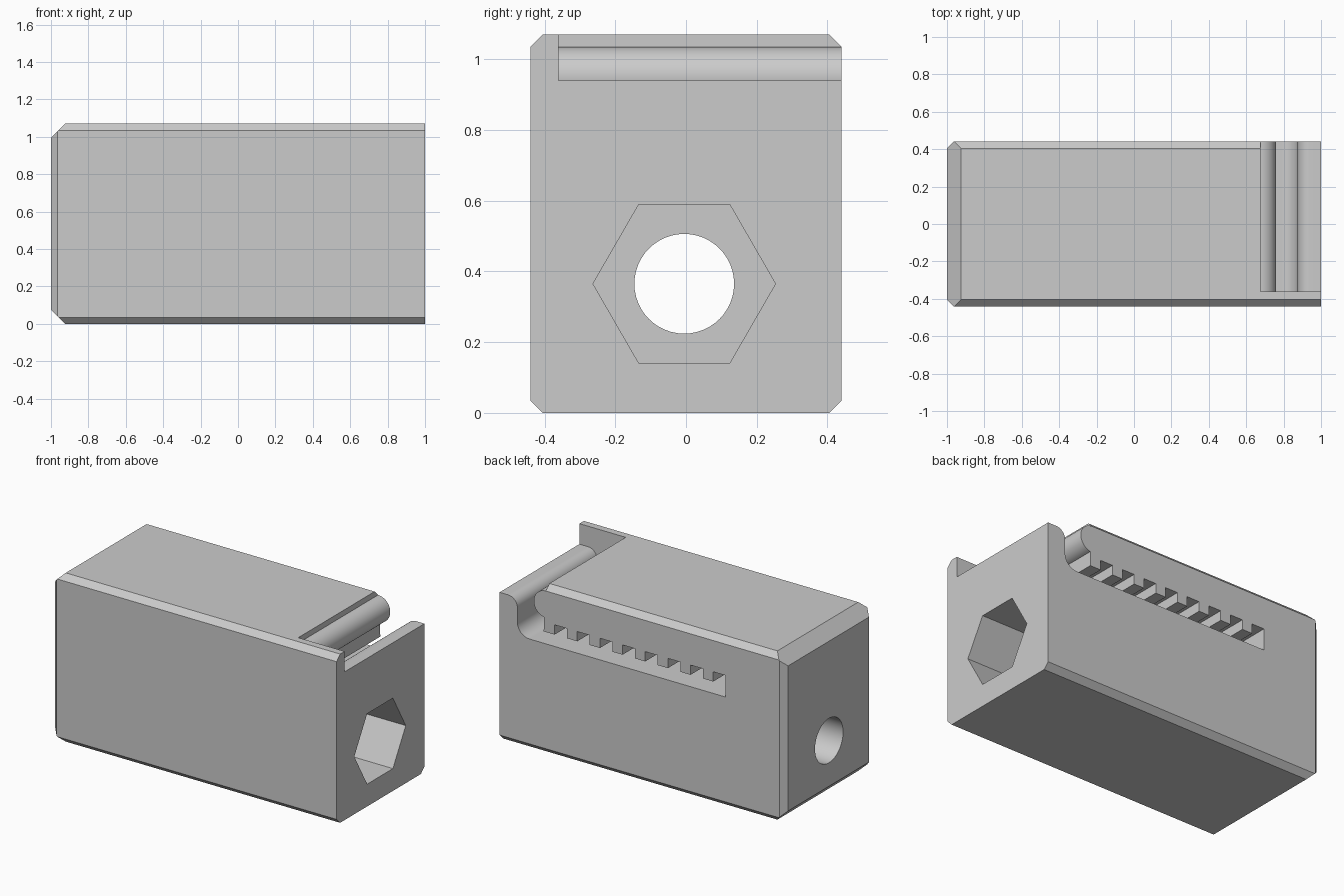
import bpy, bmesh
from math import cos, sin, radians
from mathutils import Vector

if "Cube" in bpy.data.objects:
    bpy.data.objects.remove(bpy.data.objects["Cube"], do_unlink=True)

HALF_WIDTH, HEIGHT = 0.44, 1.07
SIDE_CHAMFER, END_CHAMFER = 0.035, 0.075

grey = bpy.data.materials.new("plain_grey")
grey.use_nodes = True
grey.diffuse_color = (0.6, 0.6, 0.6, 1)
grey.node_tree.nodes["Principled BSDF"].inputs["Base Color"].default_value = grey.diffuse_color


def make_object(name, bm):
    bmesh.ops.recalc_face_normals(bm, faces=bm.faces)
    mesh = bpy.data.meshes.new(name)
    bm.to_mesh(mesh)
    bm.free()
    mesh.materials.append(grey)
    obj = bpy.data.objects.new(name, mesh)
    bpy.context.collection.objects.link(obj)
    return obj


def prism(name, points, sweep):
    """Extrude a closed outline along a vector."""
    bm = bmesh.new()
    face = bm.faces.new([bm.verts.new(p) for p in points])
    result = bmesh.ops.extrude_face_region(bm, geom=[face], use_keep_orig=True)
    moved = [v for v in result["geom"] if isinstance(v, bmesh.types.BMVert)]
    bmesh.ops.translate(bm, verts=moved, vec=sweep)
    return make_object(name, bm)


def arc(cx, cz, radius, start, end, steps=12):
    angles = [radians(start + (end - start) * i / steps) for i in range(steps + 1)]
    return [(cx + radius * cos(a), cz + radius * sin(a)) for a in angles]


def polygon(radius, sides):
    return arc(0, 0, radius, 0, 360, sides)[:-1]


# Block with chamfered long edges and a chamfered closed end
bm = bmesh.new()
bmesh.ops.create_cube(bm, size=1)
bmesh.ops.scale(bm, vec=(2, 2 * HALF_WIDTH, HEIGHT), verts=bm.verts)
bmesh.ops.translate(bm, vec=(0, 0, HEIGHT / 2), verts=bm.verts)


def chamfer(corner, normal, size):
    """Slice one edge off; the plane starts `size` in from the corner."""
    point = Vector(corner) - Vector((normal[0] * size, 0, 0) if normal[0]
                                    else (0, normal[1] * size, 0))
    cut = bmesh.ops.bisect_plane(bm, geom=bm.verts[:] + bm.edges[:] + bm.faces[:],
                                 plane_co=point, plane_no=normal, clear_outer=True)
    rim = [e for e in cut["geom_cut"] if isinstance(e, bmesh.types.BMEdge)]
    bmesh.ops.contextual_create(bm, geom=rim)


for side in (-1, 1):
    for up in (-1, 1):
        z = HEIGHT if up > 0 else 0
        chamfer((0, side * HALF_WIDTH, z), (0, side, up), SIDE_CHAMFER)
for side in (-1, 1):
    chamfer((-1, side * HALF_WIDTH, 0), (-1, side, 0), SIDE_CHAMFER)
for up in (-1, 1):
    chamfer((-1, 0, HEIGHT if up > 0 else 0), (-1, 0, up), END_CHAMFER)
body = make_object("belt_clamp_body", bm)

# Belt slot: floor, curved entrance, rounded lip, then the toothed ceiling
slot = [(-0.586, 0.70)]
slot += arc(0.79, 0.785, 0.085, -90, 0)
slot += arc(0.94, 0.875, 0.065, 180, 90)
slot += [(1.1, 0.94), (1.1, 1.2), (0.675, 1.2)]
slot += arc(0.675, 0.95, 0.085, 90, -80, 22)
slot += [(0.69, 0.775)]
for i in range(8):
    x = 0.614 - 0.159 * i
    slot += [(x, 0.775), (x, 0.837), (x - 0.087, 0.837)]
    if i < 7:
        slot.append((x - 0.087, 0.775))
slot_cutter = prism("slot_cutter", [(x, -0.36, z) for x, z in slot], (0, 1, 0))

# Screw bore through the length and the hexagonal nut pocket
bore_cutter = prism("bore_cutter",
                    [(-1.2, y - 0.005, z + 0.365) for y, z in polygon(0.141, 48)], (2.4, 0, 0))
nut_cutter = prism("nut_cutter",
                   [(0.0, y - 0.005, z + 0.365) for y, z in polygon(0.258, 6)], (1.2, 0, 0))

for cutter in (slot_cutter, bore_cutter, nut_cutter):
    mod = body.modifiers.new(cutter.name, "BOOLEAN")
    mod.operation, mod.solver, mod.object = "DIFFERENCE", "EXACT", cutter

# Apply the cuts, then remove the cutters
bpy.ops.object.select_all(action="DESELECT")
body.select_set(True)
bpy.context.view_layer.objects.active = body
for mod in list(body.modifiers):
    bpy.ops.object.modifier_apply(modifier=mod.name)
for cutter in (slot_cutter, bore_cutter, nut_cutter):
    bpy.data.objects.remove(cutter, do_unlink=True)
bpy.ops.object.shade_smooth_by_angle(angle=radians(20))
weighted = body.modifiers.new("clean_shading", "WEIGHTED_NORMAL")
weighted.keep_sharp = True
